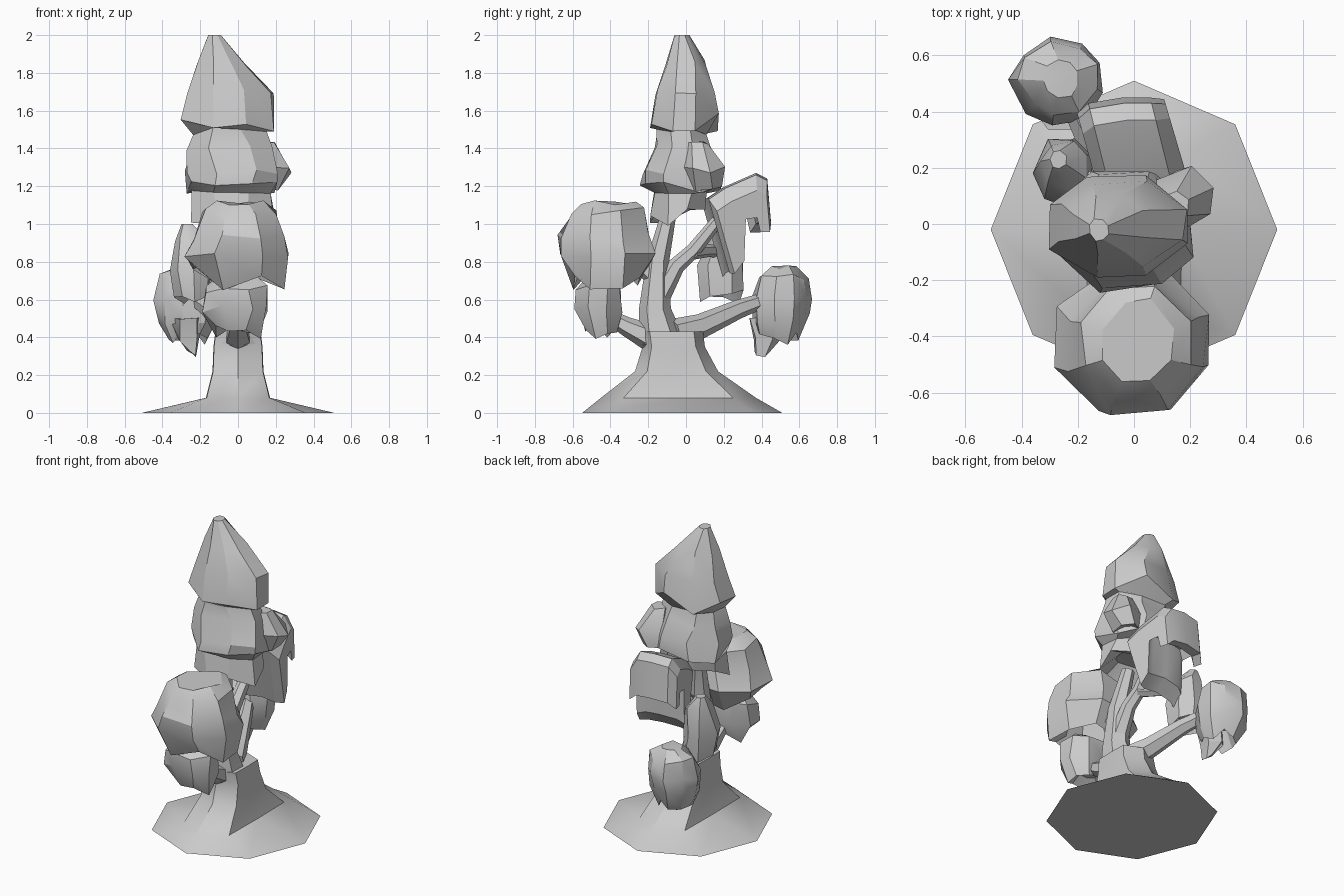
import bpy, bmesh, math, random
from mathutils import Vector

random.seed(4)


def loft(name, rings, angle=35):
    """Skin a list of equal-length vertex loops and close both ends."""
    bm = bmesh.new()
    loops = [[bm.verts.new(p) for p in r] for r in rings]
    n = len(loops[0])
    for a, b in zip(loops, loops[1:]):
        for i in range(n):
            j = (i + 1) % n
            bm.faces.new((a[i], a[j], b[j], b[i]))
    bm.faces.new(loops[0][::-1])
    bm.faces.new(loops[-1])
    bmesh.ops.recalc_face_normals(bm, faces=bm.faces)
    me = bpy.data.meshes.new(name)
    bm.to_mesh(me)
    bm.free()
    ob = bpy.data.objects.new(name, me)
    bpy.context.collection.objects.link(ob)
    bpy.ops.object.select_all(action='DESELECT')
    ob.select_set(True)
    bpy.context.view_layer.objects.active = ob
    bpy.ops.object.shade_smooth_by_angle(angle=math.radians(angle))
    return ob


def branch(name, path, sides=6):
    """Tapered limb through (x, y, z, radius) points."""
    pts = [Vector(p[:3]) for p in path]
    rings = []
    for i, p in enumerate(pts):
        t = (pts[min(i + 1, len(pts) - 1)] - pts[max(i - 1, 0)]).normalized()
        u = t.cross(Vector((1, 0, 0))).normalized()
        v = t.cross(u)
        rings.append([p + path[i][3] * (u * math.cos(k * math.tau / sides) + v * math.sin(k * math.tau / sides))
                      for k in range(sides)])
    return loft(name, rings)


def foliage(name, tiers, sides=8, rough=0.07, phase=0.4):
    """Ragged leaf mass from (z, x0, x1, y0, y1, sag) extents, top to bottom."""
    rings = []
    for z, x0, x1, y0, y1, sag in tiers:
        ring = []
        for k in range(sides):
            a = phase + (k + random.uniform(-.12, .12)) * math.tau / sides
            f = 1.03 + random.uniform(-rough, rough)
            ring.append(((x0 + x1) / 2 + (x1 - x0) / 2 * f * math.cos(a),
                         (y0 + y1) / 2 + (y1 - y0) / 2 * f * math.sin(a),
                         min(2.0, z + random.uniform(-sag, sag))))
        rings.append(ring)
    return loft(name, rings, 30)


# Flared octagonal foot rising into a trunk that is flat from side to side
foot = []
for z, hx, y0, y1 in [(0, .51, -.55, .51), (.08, .17, -.45, .37), (.22, .135, -.27, .17),
                      (.35, .13, -.23, .10), (.43, .12, -.24, .09)]:
    ring = []
    for k in range(8):
        c, s = math.cos(k * math.pi / 4), math.sin(k * math.pi / 4)
        wide = 1.0 if z == 0 or k % 2 == 0 else 1.38
        ring.append((hx * c * wide, (y0 + y1) / 2 + (y1 - y0) / 2 * s, z))
    foot.append(ring)
loft("trunk_foot", foot)

# Limbs
branch("main_trunk", [(0, -.13, .38, .12), (0, -.165, .55, .085), (0, -.15, .8, .06), (-.03, -.09, 1.06, .04)])
branch("upper_branch", [(0, -.14, .62, .06), (0, -.05, .78, .045), (-.01, .04, .86, .04), (0, .2, 1.06, .03)])
branch("side_branch", [(0, .03, .85, .04), (-.12, .12, .86, .035), (-.22, .2, .85, .03)])
branch("back_branch", [(0, -.06, .42, .08), (-.06, .08, .46, .065), (-.15, .28, .55, .05), (-.25, .48, .62, .035)])
branch("front_branch", [(0, -.15, .38, .08), (0, -.32, .46, .05), (0, -.46, .54, .03)])
branch("front_upper_branch", [(0, -.15, .7, .05), (0, -.28, .82, .04), (0, -.4, .95, .03)])

# Tall pointed crown in three ragged tiers
foliage("crown", [
    (2.0, -.16, -.09, -.06, .02, 0), (1.85, -.22, .05, -.11, .11, .02),
    (1.70, -.27, .19, -.16, .16, .02), (1.54, -.30, .20, -.20, .17, .05),
    (1.49, -.26, .15, -.16, .12, .02), (1.40, -.27, .18, -.17, .14, .02),
    (1.28, -.28, .22, -.22, .18, .02), (1.20, -.28, .21, -.24, .19, .04),
    (1.17, -.24, .17, -.18, .12, .01), (1.04, -.25, .19, -.20, .11, .05),
    (1.10, -.15, .10, -.12, .06, .02)])
foliage("crown_side_lobe", [
    (1.43, .08, .20, .0, .12, .01), (1.29, .06, .29, -.02, .20, .02),
    (1.18, .08, .22, .01, .19, .02), (1.22, .08, .15, .04, .12, 0)], 6)

# Big front clump, hollow underneath
foliage("front_clump", [
    (1.11, -.12, .15, -.57, -.27, .015), (1.06, -.19, .20, -.63, -.22, .03),
    (.93, -.24, .24, -.67, -.18, .03), (.82, -.28, .27, -.67, -.15, .03),
    (.71, -.25, .26, -.60, -.24, .06), (.80, -.19, .19, -.57, -.24, .03),
    (.98, -.10, .12, -.5, -.3, .01)])
foliage("front_lower_clump", [
    (.71, -.10, .10, -.53, -.40, .02), (.66, -.17, .15, -.59, -.34, .03),
    (.55, -.18, .17, -.59, -.33, .03), (.43, -.12, .12, -.53, -.36, .04),
    (.48, -.07, .07, -.48, -.40, .01)], 8, .1)

# Round back clump with hanging leaves
foliage("back_clump", [
    (.77, -.32, -.20, .45, .58, .01), (.72, -.40, -.13, .39, .64, .02),
    (.61, -.43, -.10, .35, .67, .02), (.49, -.42, -.12, .36, .65, .04),
    (.41, -.36, -.16, .38, .60, .05), (.50, -.32, -.20, .43, .56, .02)], 9, .09)
foliage("hanging_leaf", [
    (.50, -.36, -.18, .33, .48, .01), (.40, -.33, -.20, .35, .50, .02),
    (.31, -.27, -.22, .36, .44, .02)], 5)

# Left clump with small blunt tip
foliage("left_clump", [
    (1.0, -.30, -.24, .20, .26, 0), (.92, -.33, -.16, .12, .30, .02),
    (.76, -.35, -.15, .05, .31, .03), (.61, -.33, -.15, .08, .30, .05),
    (.70, -.27, -.20, .13, .25, .01)], 7, .1)

# Drooping back canopy: folded profile swept across, slightly turned
profile = [(.11, 1.13), (.20, 1.19), (.36, 1.26), (.42, 1.23), (.44, 1.0),
           (.38, 1.0), (.36, 1.09), (.29, 1.08), (.28, .82), (.22, .74), (.16, .95)]
canopy = []
for x, dy, dz, s in [(-.16, -.03, -.05, .9), (-.12, -.01, 0, 1), (.0, .01, .01, 1), (.10, .01, 0, 1), (.15, .03, -.05, .85)]:
    canopy.append([(x + .25 * (.27 - y), .27 + (y - .27) * s + dy, 1.05 + (z - 1.05) * s + dz) for y, z in profile])
loft("back_canopy", canopy, 25)
